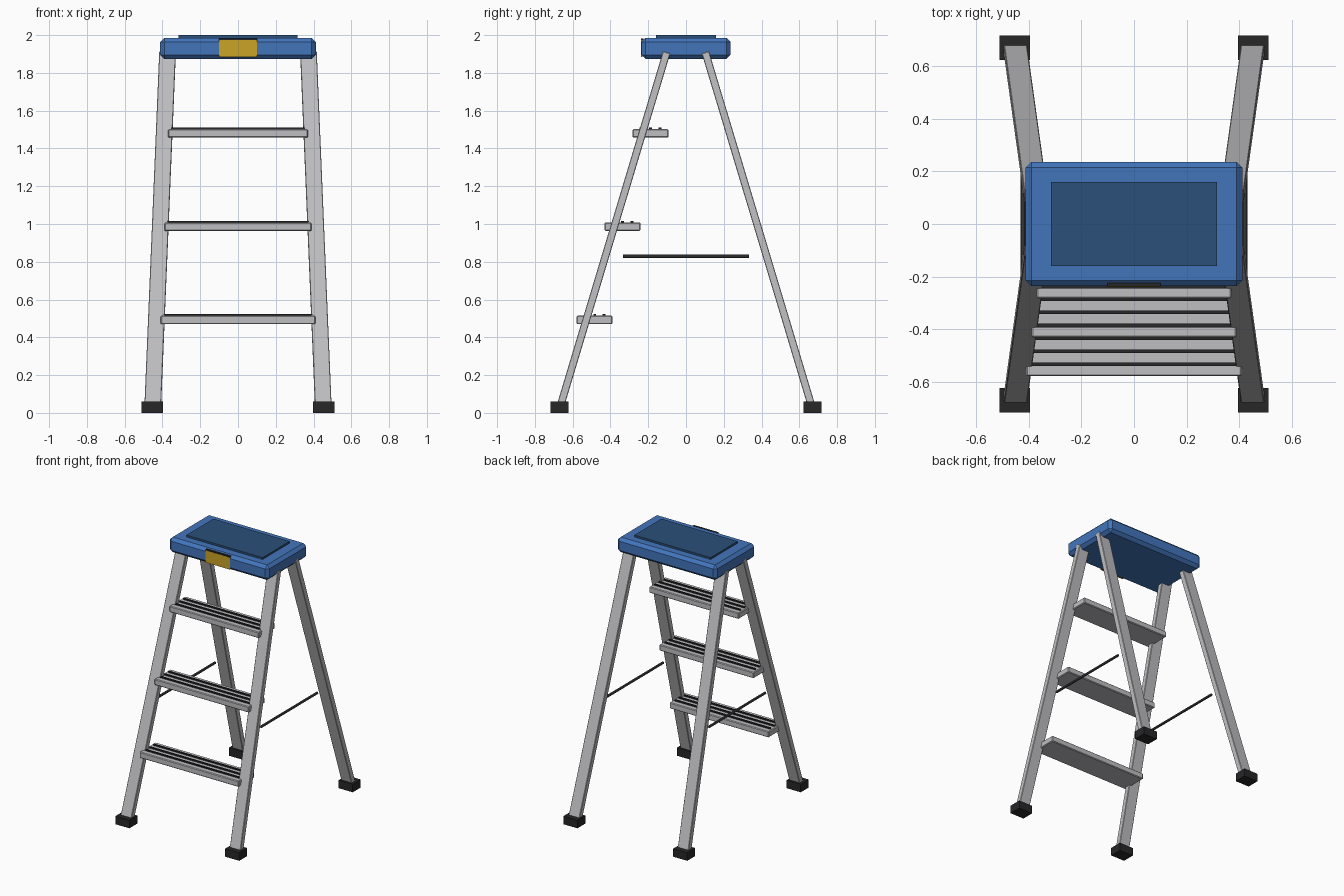
import bpy, bmesh
from mathutils import Vector, Matrix

if "Cube" in bpy.data.objects:
    bpy.data.objects.remove(bpy.data.objects["Cube"])


def material(name, rgb):
    m = bpy.data.materials.new(name)
    m.diffuse_color = (*rgb, 1)
    m.use_nodes = True
    m.node_tree.nodes["Principled BSDF"].inputs["Base Color"].default_value = m.diffuse_color
    return m


BLUE = material("blue plastic", (0.055, 0.178, 0.50))
DARK_BLUE = material("dark blue mat", (0.024, 0.08, 0.19))
METAL = material("brushed aluminium", (0.52, 0.52, 0.54))
BLACK = material("black rubber", (0.02, 0.02, 0.022))
DARK_GREY = material("dark grey steel", (0.065, 0.07, 0.07))
YELLOW = material("yellow label", (0.60, 0.37, 0.02))


def finish(name, bm, mat):
    bmesh.ops.recalc_face_normals(bm, faces=bm.faces)
    me = bpy.data.meshes.new(name)
    bm.to_mesh(me)
    bm.free()
    me.materials.append(mat)
    ob = bpy.data.objects.new(name, me)
    bpy.context.collection.objects.link(ob)
    return ob


def box(name, center, size, mat, bevel=0.0, rot=Matrix.Identity(4)):
    """Box with optional chamfered edges, rotated about its centre."""
    bm = bmesh.new()
    bmesh.ops.create_cube(bm, size=1, matrix=Matrix.Diagonal((*size, 1)))
    if bevel:
        bmesh.ops.bevel(bm, geom=bm.edges[:], offset=bevel, segments=1,
                        affect='EDGES', profile=0.5)
    bm.transform(Matrix.Translation(center) @ rot)
    return finish(name, bm, mat)


def beam(name, a, b, width, depth, mat):
    """Rectangular bar from a to b, its width kept along x."""
    a, b = Vector(a), Vector(b)
    z = (b - a).normalized()
    x = (Vector((1, 0, 0)) - z * z.x).normalized()
    y = z.cross(x)
    rot = Matrix((x, y, z)).transposed().to_4x4()
    return box(name, (a + b) / 2, (width, depth, (b - a).length), mat, 0.003, rot)


# top cap, standing mat and front label
box("top_cap", (0, 0, 1.93), (0.824, 0.472, 0.112), BLUE, 0.022)
box("top_mat", (0, 0, 1.99), (0.63, 0.32, 0.02), DARK_BLUE)
box("front_label", (0, -0.234, 1.928), (0.2, 0.01, 0.09), YELLOW)
box("label_edge", (0, -0.231, 1.976), (0.2, 0.014, 0.01), BLACK)

# legs, feet and spreader bars
for sx, side in ((-1, "left"), (1, "right")):
    for sy, end in ((-1, "front"), (1, "back")):
        beam(f"{end}_leg_{side}", (sx * 0.452, sy * 0.67, 0.02),
             (sx * 0.373, sy * 0.103, 1.907), 0.088, 0.04, METAL)
        box(f"{end}_foot_{side}", (sx * 0.454, sy * 0.67, 0.03),
            (0.116, 0.094, 0.06), BLACK)
    bm = bmesh.new()
    bmesh.ops.create_cone(bm, cap_ends=True, segments=8, radius1=0.009,
                          radius2=0.009, depth=0.665)
    bm.transform(Matrix.Translation((sx * 0.422, 0, 0.83)) @ Matrix.Rotation(1.5707963, 4, 'X'))
    finish(f"spreader_bar_{side}", bm, DARK_GREY)

# steps with three grip ribs each
for i in range(3):
    y, z, half = -0.484 + 0.148 * i, 0.492 + 0.494 * i, 0.41 - 0.02 * i
    box(f"step_{i + 1}", (0, y, z), (2 * half, 0.19, 0.045), METAL, 0.005)
    for j in (-1, 0, 1):
        box(f"step_{i + 1}_rib_{j + 2}", (0, y + 0.05 * j, z + 0.024),
            (2 * half - 0.03, 0.014, 0.014), BLACK)
